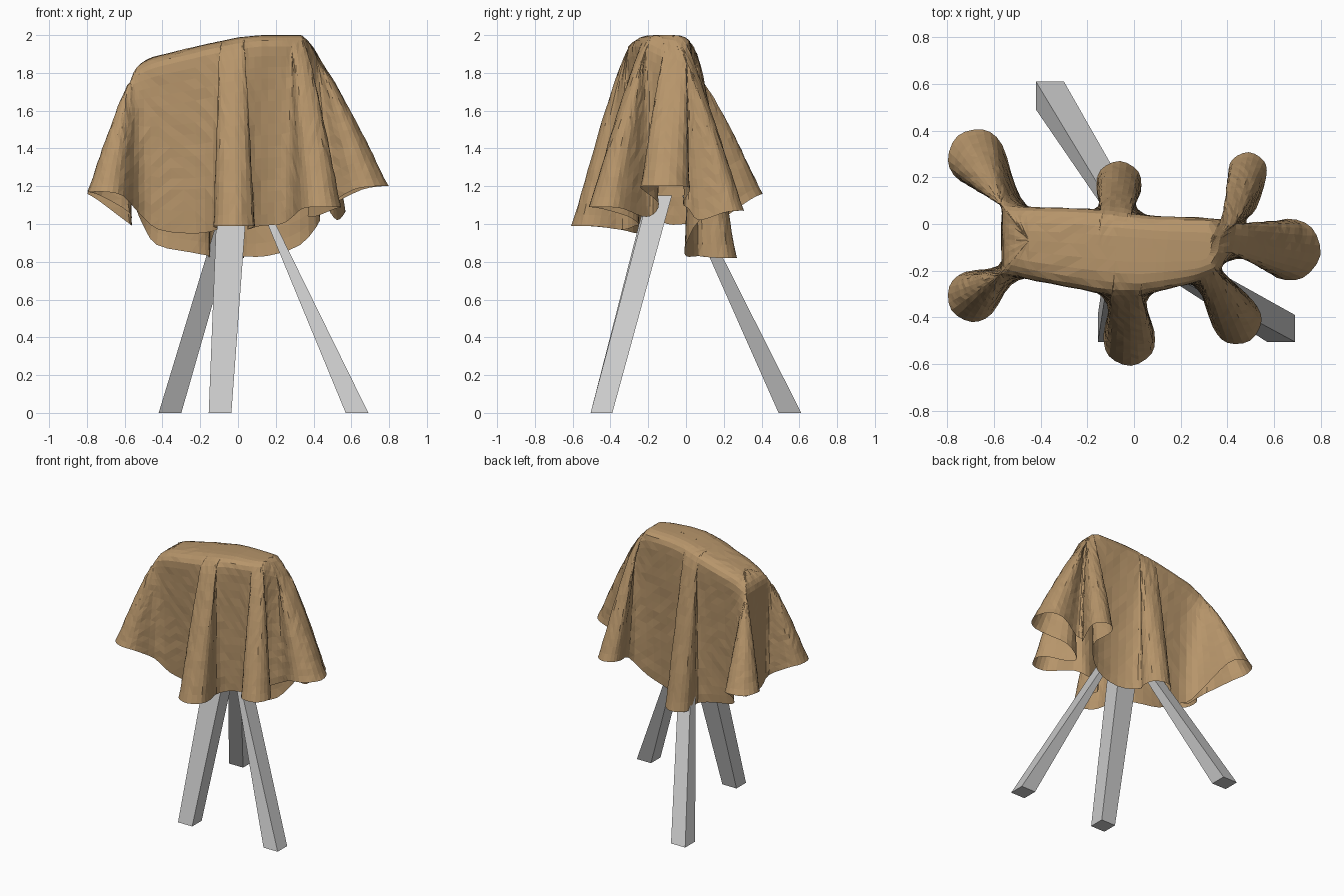
import bpy, bmesh, math, random
from mathutils import Vector
from mathutils.geometry import intersect_point_line

if "Cube" in bpy.data.objects:
    bpy.data.objects.remove(bpy.data.objects["Cube"])

random.seed(3)

# Outline of the hidden object's top edge, its spine, and the crest heights
SHOULDER = [(-.565, .075), (-.2, .07), (.05, .035), (.34, .03), (.435, .0), (.415, -.12),
            (.36, -.21), (.22, -.265), (.03, -.305), (-.1, -.305), (-.3, -.275), (-.565, -.21)]
SPINE = (Vector((-.45, -.07, 0)), Vector((.29, -.12, 0)))
CREST = [(-.6, 1.80), (-.54, 1.84), (-.45, 1.885), (-.2, 1.945), (0, 1.988), (.12, 2.0),
         (.34, 2.0), (.43, 1.92)]

# Folds: base xy, bulb centre xy, bulb radius, neck half width, tip z, base z,
# then the hem points hanging between this fold and the next
FOLDS = [
    (-.55, -.22, -.69, -.31, .11, .045, 1.17, 1.06, [(-.42, -.225, .97), (-.22, -.255, .95)]),
    (-.03, -.34, -.02, -.495, .113, .08, .99, .97, [(.12, -.27, .99), (.23, -.25, 1.0)]),
    (.35, -.27, .44, -.41, .107, .07, 1.09, 1.04, [(.37, -.175, 1.05)]),
    (.50, -.08, .668, -.11, .133, .065, 1.20, 1.11, [(.48, .015, 1.08)]),
    (.48, .07, .487, .225, .083, .045, 1.07, 1.02, [(.33, 0, .89), (.15, 0, .83)]),
    (-.07, .07, -.065, .17, .10, .08, .82, .83, [(-.25, .04, .85), (-.43, .05, .89)]),
    (-.54, .13, -.675, .285, .123, .045, 1.16, 1.0, [(-.57, 0, 1.0), (-.57, -.1, 1.0)]),
]


def crest_z(x):
    for (x0, z0), (x1, z1) in zip(CREST, CREST[1:]):
        if x <= x1:
            return z0 + (z1 - z0) * max(0, (x - x0) / (x1 - x0))
    return CREST[-1][1]


def near_segment(p, a, b):
    q, t = intersect_point_line(p, a, b)
    return a.lerp(b, min(1, max(0, t)))


def near_shoulder(p):
    p = Vector((p.x, p.y, 0))
    loop = [Vector((x, y, 0)) for x, y in SHOULDER]
    return min((near_segment(p, a, b) for a, b in zip(loop, loop[1:] + loop[:1])),
               key=lambda q: (q - p).length)


def spline(points, steps):
    out, n = [], len(points)
    for i in range(n):
        a, b, c, d = (points[(i + k) % n] for k in (-1, 0, 1, 2))
        for s in range(steps):
            t = s / steps
            out.append(.5 * (2 * b + (c - a) * t + (2 * a - 5 * b + 4 * c - d) * t**2
                             + (3 * b - a - 3 * c + d) * t**3))
    return out


def hem_controls():
    hem, guide = [], []
    for bx, by, cx, cy, r, neck, z_tip, z_base, walls in FOLDS:
        base, bulb = Vector((bx, by, z_base)), Vector((cx, cy, z_tip))
        ang = math.atan2(cy - by, cx - bx)
        side = Vector((-math.sin(ang), math.cos(ang), 0)) * neck
        pts = [base - side]
        for deg in (-105, -55, 0, 55, 105):
            a = ang + math.radians(deg)
            z = z_tip - .2 * (z_tip - z_base) * (abs(deg) > 100)
            pts.append(Vector((bulb.x + r * math.cos(a), bulb.y + r * math.sin(a), z)))
        pts.append(base + side)
        hem += pts
        guide += [near_shoulder(p.lerp(base, .3)) for p in pts]
        for w in walls:
            hem.append(Vector(w))
            guide.append(near_shoulder(Vector(w)))
    return hem, guide


def mesh_object(name, bm):
    bmesh.ops.recalc_face_normals(bm, faces=bm.faces)
    me = bpy.data.meshes.new(name)
    bm.to_mesh(me)
    bm.free()
    ob = bpy.data.objects.new(name, me)
    bpy.context.collection.objects.link(ob)
    return ob


# Draped cloth: rings from the spine, over the shoulder, down to the hem
hem, guide = hem_controls()
hem, guide = spline(hem, 3), spline(guide, 3)
rings = []
for u in (0, .3, .55, .75, .9, 1):
    ring = []
    for s in guide:
        p = near_segment(s, *SPINE).lerp(s, u)
        p.z = crest_z(p.x) - .05 * u**5
        ring.append(p)
    rings.append(ring)
edge = rings[-1]
DOWN = 16
for k in range(1, DOWN + 1):
    v = k / DOWN
    ring = []
    for s, h in zip(edge, hem):
        p = s.lerp(h, v**.86)
        p.z = s.z + (h.z - s.z) * v
        ring.append(p)
    rings.append(ring)

bm = bmesh.new()
grid = [[bm.verts.new(p) for p in ring] for ring in rings]
n = len(hem)
for upper, lower in zip(grid, grid[1:]):
    for i in range(n):
        j = (i + 1) % n
        bm.faces.new((upper[i], lower[i], lower[j], upper[j]))
bmesh.ops.remove_doubles(bm, verts=bm.verts, dist=.0015)
# relax the cloth so the shoulder and fold tops are soft, then crumple it slightly
inner = [v for v in bm.verts if not v.is_boundary and v.co.z < 1.97]
for _ in range(3):
    bmesh.ops.smooth_vert(bm, verts=inner, factor=.4, use_axis_x=True, use_axis_y=True, use_axis_z=True)
bm.normal_update()
for v in inner:
    v.co += v.normal * random.uniform(-.0025, .0025)
bmesh.ops.triangulate(bm, faces=bm.faces)
cloth = mesh_object("draped_cloth", bm)
tan = bpy.data.materials.new("tan_cloth")
tan.diffuse_color = (.47, .30, .145, 1)
tan.use_nodes = True
tan.node_tree.nodes["Principled BSDF"].inputs["Base Color"].default_value = tan.diffuse_color
cloth.data.materials.append(tan)


# Tripod legs: slanted square posts between a foot and a top rectangle
def leg(name, foot, top, height=1.15):
    bm = bmesh.new()
    loops = []
    for (x0, x1, y0, y1), z in ((foot, 0), (top, height)):
        loops.append([bm.verts.new((x, y, z)) for x, y in ((x0, y0), (x1, y0), (x1, y1), (x0, y1))])
    bm.faces.new(loops[0])
    bm.faces.new(loops[1])
    for i in range(4):
        j = (i + 1) % 4
        bm.faces.new((loops[0][i], loops[0][j], loops[1][j], loops[1][i]))
    mesh_object(name, bm)


leg("front_leg", (-.155, -.035, -.505, -.39), (-.11, .05, -.21, -.08))
leg("right_leg", (.57, .69, -.505, -.39), (.095, .125, -.20, -.075))
leg("back_leg", (-.42, -.30, .49, .61), (-.07, .03, -.02, .03))
